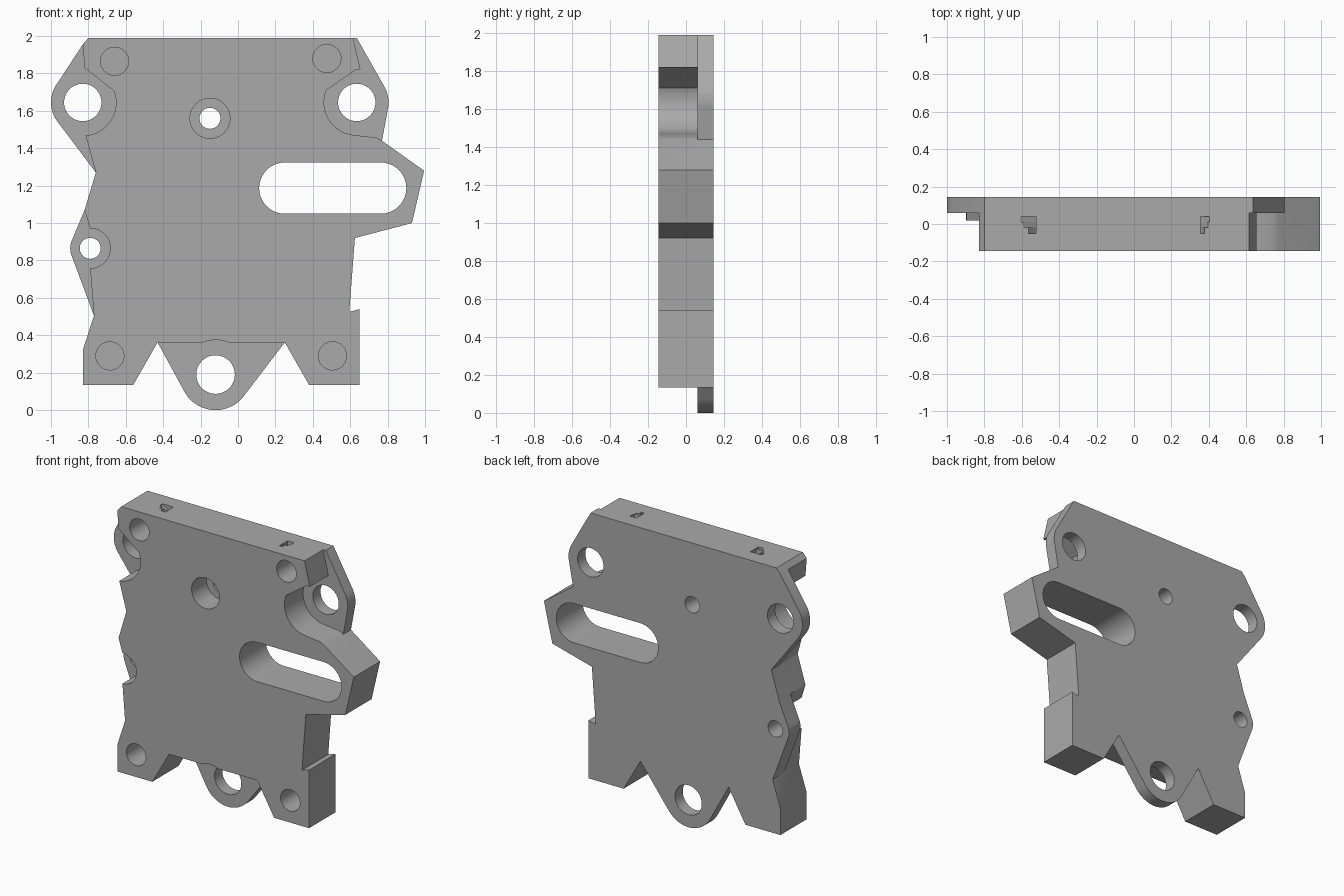
import bpy, bmesh
from math import radians, cos, sin

cube = bpy.data.objects.get("Cube")
if cube:
    bpy.data.objects.remove(cube, do_unlink=True)

FRONT, BACK, LEDGE, SEAT = -0.145, 0.145, 0.06, 0.02

grey = bpy.data.materials.new("plain grey")
grey.use_nodes = True
grey.diffuse_color = (0.4, 0.4, 0.4, 1)
grey.node_tree.nodes["Principled BSDF"].inputs["Base Color"].default_value = (0.4, 0.4, 0.4, 1)


def arc(cx, cz, r, a0, a1, n=12):
    angles = [radians(a0 + (a1 - a0) * i / n) for i in range(n + 1)]
    return [(cx + r * cos(a), cz + r * sin(a)) for a in angles]


def prism(name, outline, y0, y1):
    """Extrude an x-z outline from y0 to y1."""
    bm = bmesh.new()
    face = bm.faces.new([bm.verts.new((x, y0, z)) for x, z in outline])
    ext = bmesh.ops.extrude_face_region(bm, geom=[face])
    verts = [v for v in ext["geom"] if isinstance(v, bmesh.types.BMVert)]
    bmesh.ops.translate(bm, verts=verts, vec=(0, y1 - y0, 0))
    bmesh.ops.recalc_face_normals(bm, faces=bm.faces)
    mesh = bpy.data.meshes.new(name)
    bm.to_mesh(mesh)
    bm.free()
    obj = bpy.data.objects.new(name, mesh)
    bpy.context.collection.objects.link(obj)
    mesh.materials.append(grey)
    return obj


LEFT_EAR, RIGHT_EAR, LUG = (-0.83, 1.645), (0.635, 1.645), (-0.12, 0.19)
SIDE_BOSS, MID_SCREW = (-0.79, 0.865), (-0.15, 1.56)

# Full plate outline, clockwise from the top
outline = [(-0.8, 1.99), (0.635, 1.99)]
outline += arc(*RIGHT_EAR, 0.17, 30, -10)
outline += [(0.77, 1.44), (0.995, 1.28), (0.93, 1.0), (0.625, 0.92), (0.595, 0.525),
            (0.65, 0.54), (0.65, 0.135), (0.38, 0.135), (0.25, 0.362)]
outline += arc(*LUG, 0.19, -39, -149, 24)
outline += [(-0.43, 0.362), (-0.56, 0.135), (-0.83, 0.135), (-0.83, 0.32), (-0.77, 0.505)]
outline += arc(*SIDE_BOSS, 0.107, 203, 157)
outline += [(-0.82, 1.07), (-0.76, 1.27)]
outline += arc(*LEFT_EAR, 0.17, 213, 149)
outline += [(-0.83, 1.955)]
plate = prism("mounting_plate", outline, FRONT, BACK)


def cut(shape, y0, y1):
    cutter = prism("cutter", shape, y0, y1)
    cutter.hide_render = True
    mod = plate.modifiers.new("cut", "BOOLEAN")
    mod.operation, mod.solver, mod.object = "DIFFERENCE", "EXACT", cutter
    bpy.context.view_layer.objects.active = plate
    bpy.ops.object.modifier_apply(modifier=mod.name)
    bpy.data.objects.remove(cutter, do_unlink=True)


def hole(centre, r, y0=-0.3, y1=0.3):
    cut(arc(*centre, r, 0, 352.5, 47), y0, y1)


# Front recesses that leave the thin ears, bottom lug and side boss
cut([(-1.1, 1.955), (-0.83, 1.955), (-0.82, 1.83)] + arc(*LEFT_EAR, 0.178, 20, -85, 20)
    + [(-0.76, 1.27), (-1.1, 1.27)], -0.3, LEDGE)
cut([(1.0, 2.1), (0.589, 2.1), (0.655, 1.82), (0.63, 1.82)]
    + arc(*RIGHT_EAR, 0.175, 158, 265, 20)
    + [(0.74, 1.457), (0.77, 1.44), (1.0, 1.6)], -0.3, LEDGE)
cut([(0.25, 0.362)] + arc(*LUG, 0.185, 68, 112, 8)
    + [(-0.43, 0.362), (-0.43, -0.1), (0.25, -0.1)], -0.3, LEDGE)
cut([(-0.77, 0.505), (-0.79, 0.755), (-0.79, 0.97), (-0.82, 1.07),
     (-1.1, 1.07), (-1.1, 0.505)], -0.3, SEAT)

# Large through holes
hole(LEFT_EAR, 0.1)
hole(RIGHT_EAR, 0.1)
hole(LUG, 0.103)

# Counterbored screw holes
for centre in (SIDE_BOSS, MID_SCREW):
    hole(centre, 0.107, -0.3, SEAT)
    hole(centre, 0.056)

# Blind corner sockets
for centre in ((-0.66, 1.865), (0.475, 1.88), (-0.685, 0.29), (0.505, 0.29)):
    hole(centre, 0.075, -0.3, 0.04)

# Long slot
cut(arc(0.25, 1.187, 0.137, 90, 270, 20) + arc(0.763, 1.187, 0.137, -90, 90, 20), -0.3, 0.3)

# Small notches in the top edge, narrowing toward the front
for edge, tip in ((-0.525, -0.61), (0.355, 0.405)):
    for y0, y1, reach in ((0.01, 0.04, 1), (-0.02, 0.01, 0.8), (-0.05, -0.02, 0.45)):
        far = edge + (tip - edge) * reach
        cut([(edge, 2.05), (far, 2.05), (far, 1.985), (edge, 1.94)], y0, y1)

# Crisp edges with smooth bores
bpy.ops.object.select_all(action="DESELECT")
plate.select_set(True)
bpy.context.view_layer.objects.active = plate
bpy.ops.object.shade_smooth_by_angle(angle=radians(25))
